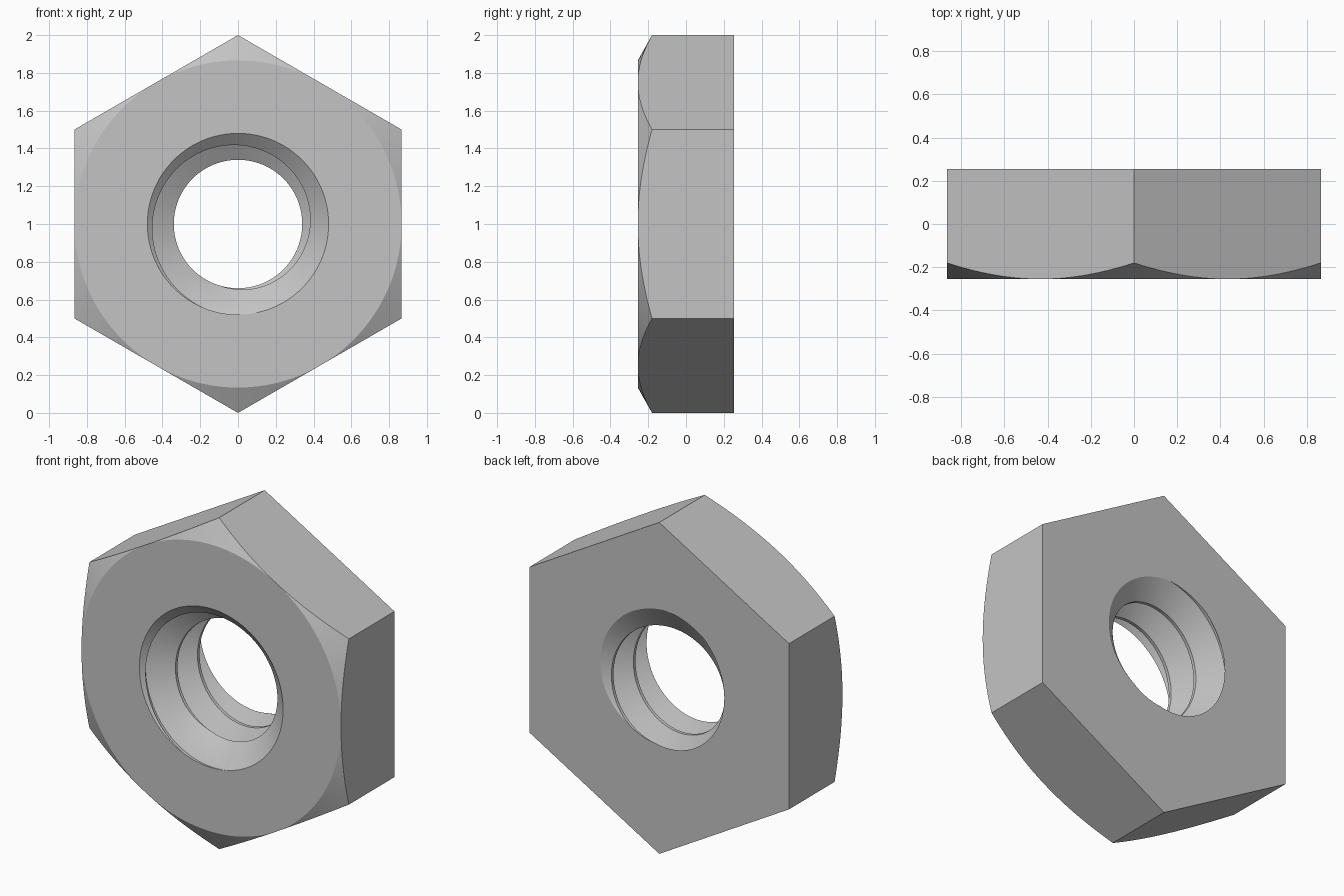
import bpy, bmesh
from math import cos, sin, pi, radians

if "Cube" in bpy.data.objects:
    bpy.data.objects.remove(bpy.data.objects["Cube"], do_unlink=True)

FRONT, DEPTH = -0.255, 0.51
MINOR, MAJOR, PITCH = 0.34, 0.48, 0.21
APOTHEM = cos(pi / 6)

steel = bpy.data.materials.new("grey steel")
steel.use_nodes = True
GREY = (0.55, 0.55, 0.55, 1)
steel.diffuse_color = GREY
steel.node_tree.nodes["Principled BSDF"].inputs["Base Color"].default_value = GREY


def point(t, r, angle):
    """Depth t behind the front face, radius r, clockwise angle from -x."""
    return (-r * cos(angle), FRONT + t, 1 + r * sin(angle))


def finish(bm, name):
    bmesh.ops.recalc_face_normals(bm, faces=bm.faces)
    mesh = bpy.data.meshes.new(name)
    bm.to_mesh(mesh)
    bm.free()
    mesh.materials.append(steel)
    obj = bpy.data.objects.new(name, mesh)
    bpy.context.collection.objects.link(obj)
    return obj


def lathe(name, profile, sides, start=0.0):
    """Closed solid of revolution about the bore axis."""
    bm = bmesh.new()
    rings = [[bm.verts.new(point(t, r, start + 2 * pi * i / sides))
              for i in range(sides)] for t, r in profile]
    for a, b in zip(rings, rings[1:]):
        for i in range(sides):
            j = (i + 1) % sides
            bm.faces.new((a[i], a[j], b[j], b[i]))
    bm.faces.new(rings[0])
    bm.faces.new(rings[-1])
    return finish(bm, name)


def thread_rod(name, sides=96, first=-3, turns=8):
    """Solid right-hand screw, longer than the nut is deep."""
    section = [(-0.01, MINOR), (0.01, MINOR), (0.095, MAJOR), (0.115, MAJOR)]
    bm = bmesh.new()
    cols = []
    for i in range(sides):
        a = 2 * pi * i / sides
        cols.append([bm.verts.new(point(0.155 + PITCH * (k + i / sides) + t, r, a))
                     for k in range(first, first + turns) for t, r in section])
    n, step = len(cols[0]), len(section)
    # the last column joins the first one a full pitch further on
    for i in range(sides):
        a = cols[i]
        b = cols[i + 1] if i + 1 < sides else cols[0][step:]
        for k in range(min(len(a), len(b)) - 1):
            bm.faces.new((a[k], b[k], b[k + 1], a[k + 1]))
    # the last column keeps one pitch of spare points: trim them
    last = n - step - 1
    spare = [v for v in cols[-1][last + 1:]]
    bmesh.ops.delete(bm, geom=spare, context='VERTS')
    for i in range(sides - 1):
        bmesh.ops.delete(bm, geom=cols[i][last + 1:] if i else [], context='VERTS')
    # close both ends with fans to the axis
    rim = [e for e in bm.edges if e.is_boundary]
    middle = sum(v.co.y for v in bm.verts) / len(bm.verts)
    for side in (-1, 1):
        edges = [e for e in rim if (e.verts[0].co.y - middle) * side > 0]
        y = sum(e.verts[0].co.y for e in edges) / len(edges)
        tip = bm.verts.new((0, y, 1))
        for e in edges:
            bm.faces.new((e.verts[0], e.verts[1], tip))
    return finish(bm, name)


def boolean(obj, cutter, operation):
    mod = obj.modifiers.new(operation.lower(), 'BOOLEAN')
    mod.object = cutter
    mod.operation = operation
    mod.solver = 'EXACT'
    bpy.context.view_layer.objects.active = obj
    bpy.ops.object.modifier_apply(modifier=mod.name)
    bpy.data.objects.remove(cutter, do_unlink=True)


# Hexagonal body with its points up and down
nut = lathe("hex_nut", [(0, 1), (DEPTH, 1)], 6, pi / 6)

# Conical chamfer on the front corners
slope = 0.075 / (1 - APOTHEM)
envelope = lathe("chamfer_envelope",
                 [(0, APOTHEM), (slope * (1.2 - APOTHEM), 1.2), (DEPTH + 0.1, 1.2)], 144)
boolean(nut, envelope, 'INTERSECT')

# Threaded bore and its front countersink
boolean(nut, thread_rod("thread_cutter"), 'DIFFERENCE')
cone = lathe("countersink_cutter",
             [(t, MAJOR - 1.15 * t) for t in (-0.05, 0.2)], 96)
boolean(nut, cone, 'DIFFERENCE')

bpy.ops.object.select_all(action='DESELECT')
nut.select_set(True)
bpy.context.view_layer.objects.active = nut
bpy.ops.object.shade_smooth_by_angle(angle=radians(25))
